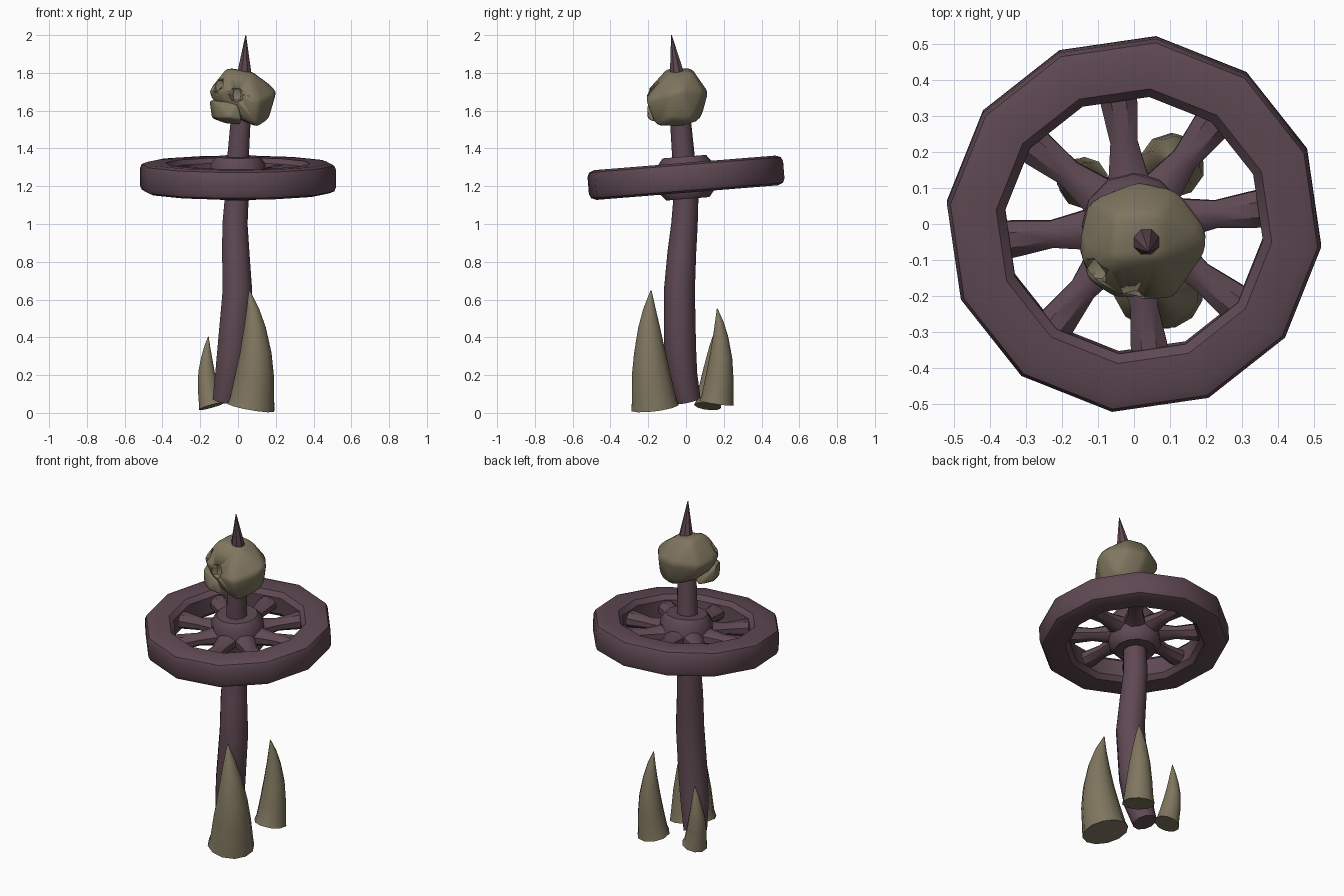
import bpy, bmesh, math
from mathutils import Vector, Matrix

if "Cube" in bpy.data.objects:
    bpy.data.objects.remove(bpy.data.objects["Cube"])


def material(name, rgb):
    m = bpy.data.materials.new(name)
    m.diffuse_color = (*rgb, 1)
    m.use_nodes = True
    m.node_tree.nodes["Principled BSDF"].inputs["Base Color"].default_value = m.diffuse_color
    return m


WOOD = material("purple wood", (0.115, 0.066, 0.085))
BONE = material("old bone", (0.215, 0.182, 0.115))


def finish(bm, name, mat, angle=40):
    bmesh.ops.recalc_face_normals(bm, faces=bm.faces[:])
    me = bpy.data.meshes.new(name)
    bm.to_mesh(me)
    bm.free()
    ob = bpy.data.objects.new(name, me)
    bpy.context.collection.objects.link(ob)
    me.materials.append(mat)
    bpy.ops.object.select_all(action='DESELECT')
    ob.select_set(True)
    bpy.context.view_layer.objects.active = ob
    bpy.ops.object.shade_smooth_by_angle(angle=math.radians(angle))
    return ob


def bridge(bm, a, b):
    n = len(a)
    for i in range(n):
        bm.faces.new((a[i], a[(i + 1) % n], b[(i + 1) % n], b[i]))


def tube(name, stations, sides, mat, xform=Matrix()):
    """Loft of round sections; each station is (x, y, z, radius)."""
    bm = bmesh.new()
    pts = [Vector(s[:3]) for s in stations]
    rings = []
    for i, s in enumerate(stations):
        t = (pts[min(i + 1, len(pts) - 1)] - pts[max(i - 1, 0)]).normalized()
        ref = Vector((0, 0, 1)) if abs(t.z) < 0.5 else Vector((0, 1, 0))
        u = ref.cross(t).normalized()
        v = t.cross(u)
        ring = []
        for k in range(sides):
            a = math.tau * (k + 0.5) / sides
            ring.append(bm.verts.new(xform @ (pts[i] + s[3] * (u * math.cos(a) + v * math.sin(a)))))
        rings.append(ring)
    for a, b in zip(rings, rings[1:]):
        bridge(bm, a, b)
    bm.faces.new(rings[0])
    bm.faces.new(rings[-1])
    return finish(bm, name, mat)


def lathe(name, profile, sides, phase, mat, xform):
    """Closed (r, z) profile turned around z."""
    bm = bmesh.new()
    rings = []
    for k in range(sides):
        a = phase + math.tau * k / sides
        rings.append([bm.verts.new(xform @ Vector((r * math.cos(a), r * math.sin(a), z))) for r, z in profile])
    for k in range(sides):
        bridge(bm, rings[k], rings[(k + 1) % sides])
    return finish(bm, name, mat)


def lump(name, points, mat, bevel):
    """Rounded convex lump."""
    bm = bmesh.new()
    for p in points:
        bm.verts.new(p)
    res = bmesh.ops.convex_hull(bm, input=bm.verts[:])
    loose = [v for v in bm.verts if not v.link_faces]
    bmesh.ops.delete(bm, geom=loose, context='VERTS')
    bmesh.ops.dissolve_limit(bm, angle_limit=math.radians(8), verts=bm.verts[:], edges=bm.edges[:])
    bmesh.ops.bevel(bm, geom=bm.edges[:], offset=bevel, segments=2, profile=0.5, affect='EDGES')
    return finish(bm, name, mat, 45)


# crooked pole and the spike at its top
tube("pole", [(-0.07, 0.01, 0.065, 0.068), (-0.045, -0.02, 0.2, 0.08), (-0.027, -0.032, 0.35, 0.085),
              (-0.003, -0.035, 0.65, 0.082), (-0.012, -0.022, 0.85, 0.076), (-0.016, -0.008, 1.0, 0.07),
              (-0.006, 0.0, 1.15, 0.066), (0.0, -0.013, 1.35, 0.06), (0.012, -0.027, 1.52, 0.056),
              (0.025, -0.04, 1.7, 0.046)], 10, WOOD)
tube("pole_spike", [(0.028, -0.042, 1.72, 0.044), (0.034, -0.05, 1.81, 0.038), (0.041, -0.077, 2.0, 0.002)], 8, WOOD)

# tilted wheel: rim, hub, spokes
tilt = Matrix.Translation((0, 0, 1.245)) @ Matrix.Rotation(math.radians(4.6), 4, 'X')
lathe("wheel_rim", [(0.36, -0.05), (0.385, -0.076), (0.485, -0.079), (0.513, -0.068), (0.523, -0.045),
                    (0.523, 0.045), (0.513, 0.068), (0.485, 0.079), (0.385, 0.076), (0.36, 0.05)],
      12, math.radians(-6.7), WOOD, tilt)
lathe("wheel_hub", [(0.02, -0.112), (0.115, -0.112), (0.145, -0.075), (0.145, 0.075), (0.115, 0.112), (0.02, 0.112)],
      12, 0, WOOD, tilt)
for k in range(8):
    turn = Matrix.Rotation(math.radians(7 + 45 * k), 4, 'Z')
    tube(f"spoke_{k + 1}", [(0.1, 0, 0, 0.066), (0.15, 0, 0, 0.056), (0.23, 0, 0, 0.041), (0.34, 0, 0, 0.055),
                            (0.4, 0, 0, 0.058)], 8, WOOD, tilt @ turn @ Matrix.Diagonal((1, 1, 0.85, 1)))

# skull: cranium with carved sockets, and jaw
cranium = lump("skull_cranium", [
    (-.06, -.10, 1.825), (-.05, .03, 1.825), (.07, .03, 1.81), (.08, -.09, 1.80),
    (-.16, -.07, 1.70), (-.13, .065, 1.69), (.01, .12, 1.70), (.12, .095, 1.70),
    (.205, -.02, 1.71), (.20, -.08, 1.69), (.11, -.21, 1.65), (-.02, -.215, 1.70),
    (-.125, -.15, 1.71), (-.08, .04, 1.59), (.04, .08, 1.55), (.15, .03, 1.55),
    (.165, -.08, 1.56), (.10, -.16, 1.515), (.10, -.02, 1.515), (-.10, -.10, 1.61), (-.02, -.18, 1.60)], BONE, 0.018)
lump("skull_jaw", [
    (-.155, -.06, 1.66), (-.14, -.07, 1.56), (-.06, -.03, 1.53), (.015, -.10, 1.525),
    (.02, -.195, 1.55), (-.05, -.205, 1.56), (-.12, -.155, 1.56), (.0, -.205, 1.64), (-.125, -.155, 1.65)], BONE, 0.012)

bm = bmesh.new()
for p in ((-0.10, -0.125, 1.73), (-0.008, -0.198, 1.685)):
    spot = Matrix.Translation(p) @ Matrix.Rotation(math.radians(-35), 4, 'Z')
    bmesh.ops.create_uvsphere(bm, u_segments=6, v_segments=4, radius=0.042, matrix=spot)
cutter = finish(bm, "socket_cutter", BONE)
cutter.hide_render = True
cutter.hide_set(True)
cut = cranium.modifiers.new("sockets", 'BOOLEAN')
cut.operation = 'DIFFERENCE'
cut.solver = 'EXACT'
cut.object = cutter

# bone tusks round the foot
tube("tusk_front", [(.068, -.165, .03, .130), (.075, -.17, .07, .121), (.088, -.185, .2, .106),
                    (.094, -.192, .32, .086), (.089, -.195, .45, .06), (.078, -.193, .55, .034),
                    (.06, -.185, .648, .003)], 12, BONE)
tube("tusk_back", [(.105, .162, .052, .092), (.107, .166, .08, .085), (.112, .177, .18, .075),
                   (.114, .184, .29, .061), (.112, .183, .4, .041), (.108, .176, .48, .023),
                   (.102, .165, .552, .002)], 10, BONE)
tube("tusk_left", [(-.14, .115, .035, .072), (-.147, .118, .06, .064), (-.16, .126, .14, .056),
                   (-.167, .134, .22, .045), (-.166, .138, .29, .031), (-.163, .14, .35, .017),
                   (-.157, .142, .403, .002)], 10, BONE)
